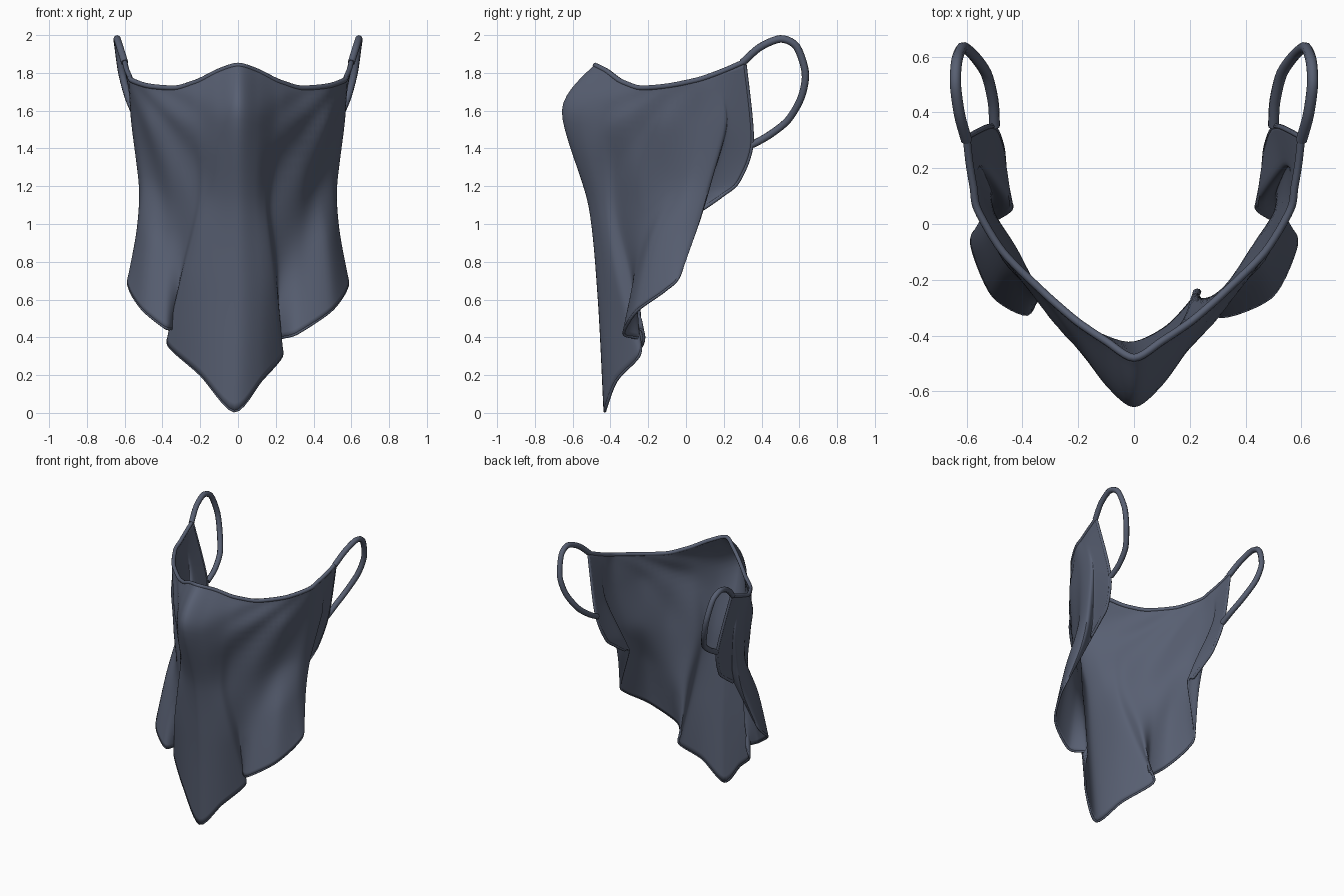
import bpy, bmesh, math
from mathutils import Vector

cube = bpy.data.objects.get("Cube")
if cube:
    bpy.data.objects.remove(cube)

cloth = bpy.data.materials.new("slate blue cloth")
cloth.use_nodes = True
cloth.diffuse_color = (0.097, 0.115, 0.168, 1)
shader = next(n for n in cloth.node_tree.nodes if n.type == "BSDF_PRINCIPLED")
shader.inputs["Base Color"].default_value = cloth.diffuse_color
shader.inputs["Roughness"].default_value = 0.9


def spline(points, steps):
    """Smooth path through the points, with softened tangents."""
    pts = [Vector(p) for p in points]
    path = []
    for i in range(len(pts) - 1):
        a, b = pts[i], pts[i + 1]
        ta = (b - pts[max(i - 1, 0)]) * 0.42
        tb = (pts[min(i + 2, len(pts) - 1)] - a) * 0.42
        for k in range(steps):
            t = k / steps
            path.append(a * (2*t**3 - 3*t*t + 1) + ta * (t**3 - 2*t*t + t)
                        + b * (3*t*t - 2*t**3) + tb * (t**3 - t*t))
    return path + [pts[-1]]


def finish(obj, angle):
    """Give the cloth colour and smooth shading to an object."""
    obj.data.materials.clear()
    obj.data.materials.append(cloth)
    bpy.ops.object.select_all(action="DESELECT")
    obj.select_set(True)
    bpy.context.view_layer.objects.active = obj
    bpy.ops.object.shade_smooth_by_angle(angle=math.radians(angle))


# Vertical cloth lines of one half, each from top edge to hem
nose_ridge = [(0, -.48, 1.84), (0, -.65, 1.6), (0, -.51, 1.1), (0, -.46, .6), (-.02, -.43, .01)]
front_panel = [(.1, -.42, 1.81), (.1, -.57, 1.57), (.09, -.47, 1.1), (.11, -.42, .65), (.12, -.37, .17)]
pleat_front = [(.19, -.36, 1.765), (.19, -.45, 1.56), (.14, -.42, 1.1), (.19, -.36, .7), (.23, -.25, .3)]
pleat_back = [(.24, -.32, 1.745), (.24, -.39, 1.55), (.18, -.35, 1.1), (.21, -.29, .75), (.22, -.25, .39)]
cheek = [(.33, -.24, 1.72), (.33, -.28, 1.54), (.33, -.23, 1.13), (.33, -.26, .8), (.31, -.33, .42)]
jaw = [(.47, -.1, 1.73), (.46, -.12, 1.54), (.43, -.1, 1.2), (.46, -.18, .9), (.49, -.26, .54)]
side = [(.56, .05, 1.76), (.54, .07, 1.52), (.5, .02, 1.22), (.52, -.04, .96), (.57, -.11, .65)]
side_fold = [(.575, .13, 1.785), (.56, .2, 1.55), (.515, .12, 1.2), (.52, .06, .99), (.57, -.03, .74)]
flap = [(.59, .22, 1.82), (.535, .22, 1.5), (.465, .12, 1.22), (.45, .08, 1.13), (.445, .05, 1.06)]
rear_edge = [(.6, .31, 1.86), (.51, .35, 1.44), (.475, .28, 1.23), (.465, .19, 1.15), (.455, .09, 1.08)]
half = [front_panel, pleat_front, pleat_back, cheek, jaw, side, side_fold, flap, rear_edge]
spread = [.5, 1, 1, .6, .1, 0, 0, 0, 0]
ROWS, COLS = 8, 6


def right_line(line, weight):
    """Mirror a cloth line; the pleat on the right hangs further out."""
    moved = []
    for x, y, z in line:
        low = max(0, 1 - z / 1.5) * weight
        moved.append((-x - .17 * low, y + .02 * low, z + .07 * low))
    return moved


rights = [right_line(line, weight) for line, weight in zip(half, spread)]
lines = [spline(line, ROWS) for line in rights[::-1] + [nose_ridge] + half]
grid = [spline(row, COLS) for row in zip(*lines)]

# Soft drape folds fanning out below each cheek corner
for j, row in enumerate(grid):
    fade_v = math.sin(math.pi * j / (len(grid) - 1))
    for i, p in enumerate(row):
        fade_u = math.sin(2 * math.pi * i / (len(row) - 1)) ** 2
        fan = math.atan2(.62 - abs(p.x), 1.85 - p.z)
        push = .012 * math.sin(fan * 17) * fade_u * fade_v
        p += Vector((math.copysign(.6, p.x), -.8, 0)) * push

# Draped cloth sheet
bm = bmesh.new()
verts = [[bm.verts.new(p) for p in row] for row in grid]
for a, b in zip(verts, verts[1:]):
    for i in range(len(a) - 1):
        bm.faces.new((a[i], b[i], b[i + 1], a[i + 1]))
bmesh.ops.recalc_face_normals(bm, faces=bm.faces)
mesh = bpy.data.meshes.new("cloth_mask")
bm.to_mesh(mesh)
bm.free()
sheet = bpy.data.objects.new("cloth_mask", mesh)
bpy.context.collection.objects.link(sheet)
finish(sheet, 50)
thick = sheet.modifiers.new("thickness", "SOLIDIFY")
thick.thickness = .014
thick.offset = 0


def cord(name, path, radius):
    """Round rolled edge following a path."""
    data = bpy.data.curves.new(name, "CURVE")
    data.dimensions = "3D"
    data.bevel_depth = radius
    data.bevel_resolution = 2
    data.use_fill_caps = True
    line = data.splines.new("POLY")
    line.points.add(len(path) - 1)
    for point, p in zip(line.points, path):
        point.co = (*p, 1)
    obj = bpy.data.objects.new(name, data)
    bpy.context.collection.objects.link(obj)
    bpy.ops.object.select_all(action="DESELECT")
    obj.select_set(True)
    bpy.context.view_layer.objects.active = obj
    bpy.ops.object.convert(target="MESH")
    finish(bpy.context.object, 60)


# Rolled top edge, thin side and lower hems
cord("top_band", grid[0], .014)
cord("lower_hem", grid[-1], .008)
cord("left_side_hem", [row[-1] for row in grid], .01)
cord("right_side_hem", [row[0] for row in grid], .01)

# Ear loops
loop = [(.6, .3, 1.855), (.625, .39, 1.935), (.64, .5, 1.98), (.635, .585, 1.94), (.615, .632, 1.8),
        (.58, .61, 1.67), (.53, .54, 1.55), (.505, .44, 1.47), (.5, .35, 1.42)]
for name, sign in (("left_ear_loop", 1), ("right_ear_loop", -1)):
    cord(name, spline([(sign * x, y, z) for x, y, z in loop], 5), .02)
